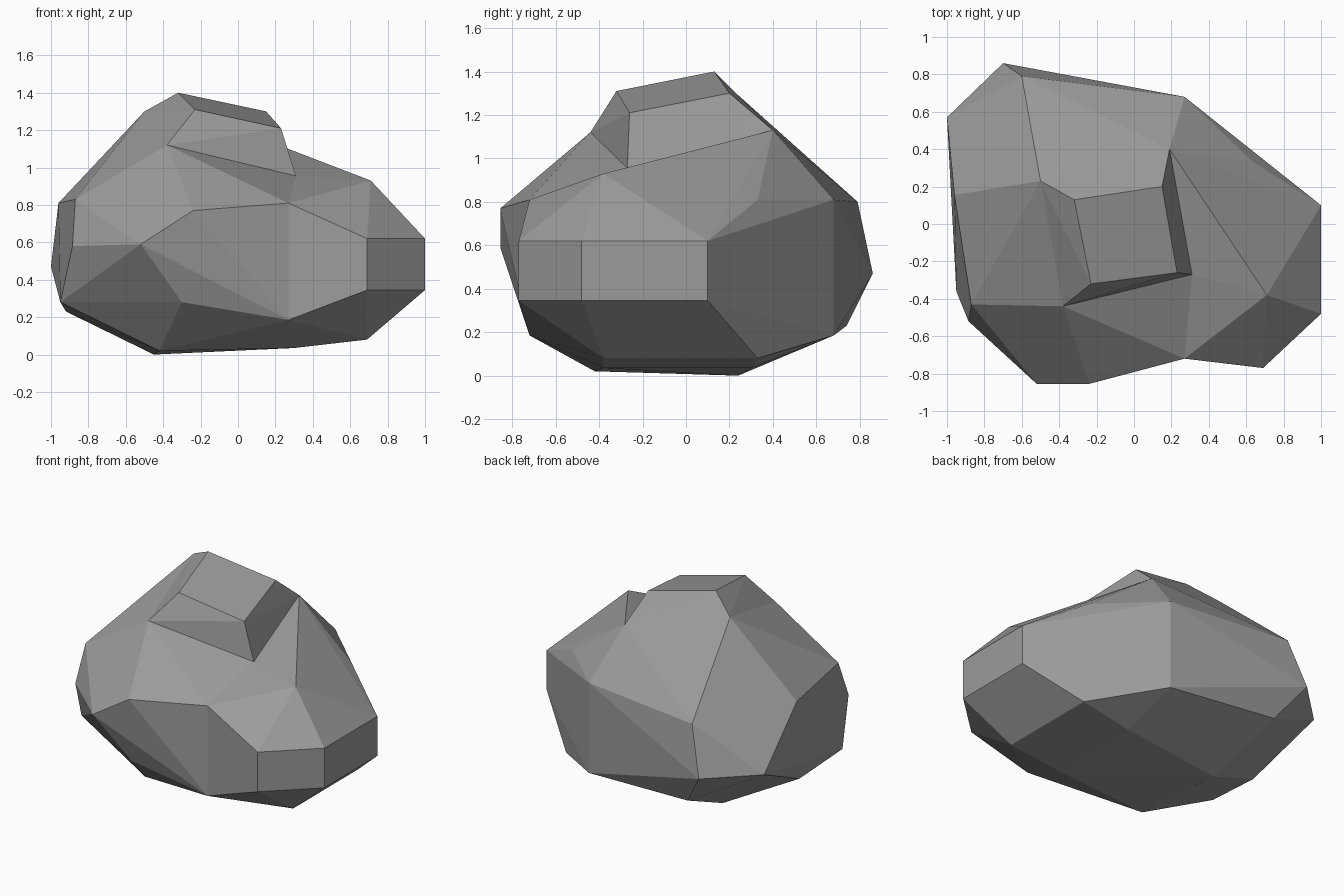
import bpy
import bmesh
from math import radians

default_cube = bpy.data.objects.get("Cube")
if default_cube:
    bpy.data.objects.remove(default_cube, do_unlink=True)

# Single stone colour
stone = bpy.data.materials.new("stone_grey")
stone.use_nodes = True
colour = (0.33, 0.33, 0.33, 1.0)
stone.diffuse_color = colour
shader = next(n for n in stone.node_tree.nodes if n.type == "BSDF_PRINCIPLED")
shader.inputs["Base Color"].default_value = colour
shader.inputs["Roughness"].default_value = 0.9


def faceted_lump(name, corners):
    """Wrap a tight faceted shell around the corner points of one lump."""
    bm = bmesh.new()
    for corner in corners:
        bm.verts.new(corner)
    hull = bmesh.ops.convex_hull(bm, input=list(bm.verts))
    leftover = {item for key in ("geom_interior", "geom_unused")
                for item in hull[key] if isinstance(item, bmesh.types.BMVert)}
    if leftover:
        bmesh.ops.delete(bm, geom=list(leftover), context="VERTS")
    # Merge almost level triangles into broad chiselled facets
    bmesh.ops.dissolve_limit(bm, angle_limit=radians(1.5),
                             verts=list(bm.verts), edges=list(bm.edges))
    bmesh.ops.recalc_face_normals(bm, faces=list(bm.faces))
    mesh = bpy.data.meshes.new(name)
    bm.to_mesh(mesh)
    bm.free()
    mesh.materials.append(stone)
    lump = bpy.data.objects.new(name, mesh)
    bpy.context.scene.collection.objects.link(lump)
    return lump


# Notch and ridge corners where the crown meets the rock below it
notch = [(.31, -.27, .955), (.19, .4, 1.13)]
shoulder_rim = [(-.38, -.44, 1.12), (-.5, .23, 1.3)]

# Valley running around the rock, shared by both lower lumps
valley = notch + [(.27, y, z) for y in (-.72, .68) for z in (.185, .81)]
valley += [(.3, y, .035) for y in (-.38, .3)]

# Large lump: front, side, back and underside corners
front_corners = [(-.24, -.855, .77), (-.52, -.855, .59), (-.3, -.74, .28)]
side_corners = [(-.87, -.43, .83), (-.885, -.52, .58), (-.95, -.36, .28),
                (-.96, .155, .81), (-1, .57, .47), (-.92, .07, .23)]
back_corners = [(-.6, .79, .8), (-.7, .86, .47), (-.53, .74, .23)]
under_corners = [(-.45, .24, 0), (-.42, -.42, .02)]
faceted_lump("rock_main_lump", valley + shoulder_rim + front_corners
             + side_corners + back_corners + under_corners)

# Smaller lump with a flat upright end
end_face = [(1, y, z) for y in (-.48, .1) for z in (.345, .62)]
front_edge = [(.69, -.77, z) for z in (.345, .62)]
lower_edge = [(.69, y, .08) for y in (-.38, .33)]
upper_edge = [(.71, -.38, .93), (.64, .33, .81)]
faceted_lump("rock_side_lump",
             valley + end_face + front_edge + lower_edge + upper_edge)

# Sloping crown block on top
crown_top = [(-.32, .13, 1.4), (.15, .2, 1.3),
             (.23, -.26, 1.21), (-.23, -.32, 1.31)]
faceted_lump("rock_crown", notch + shoulder_rim + crown_top)
